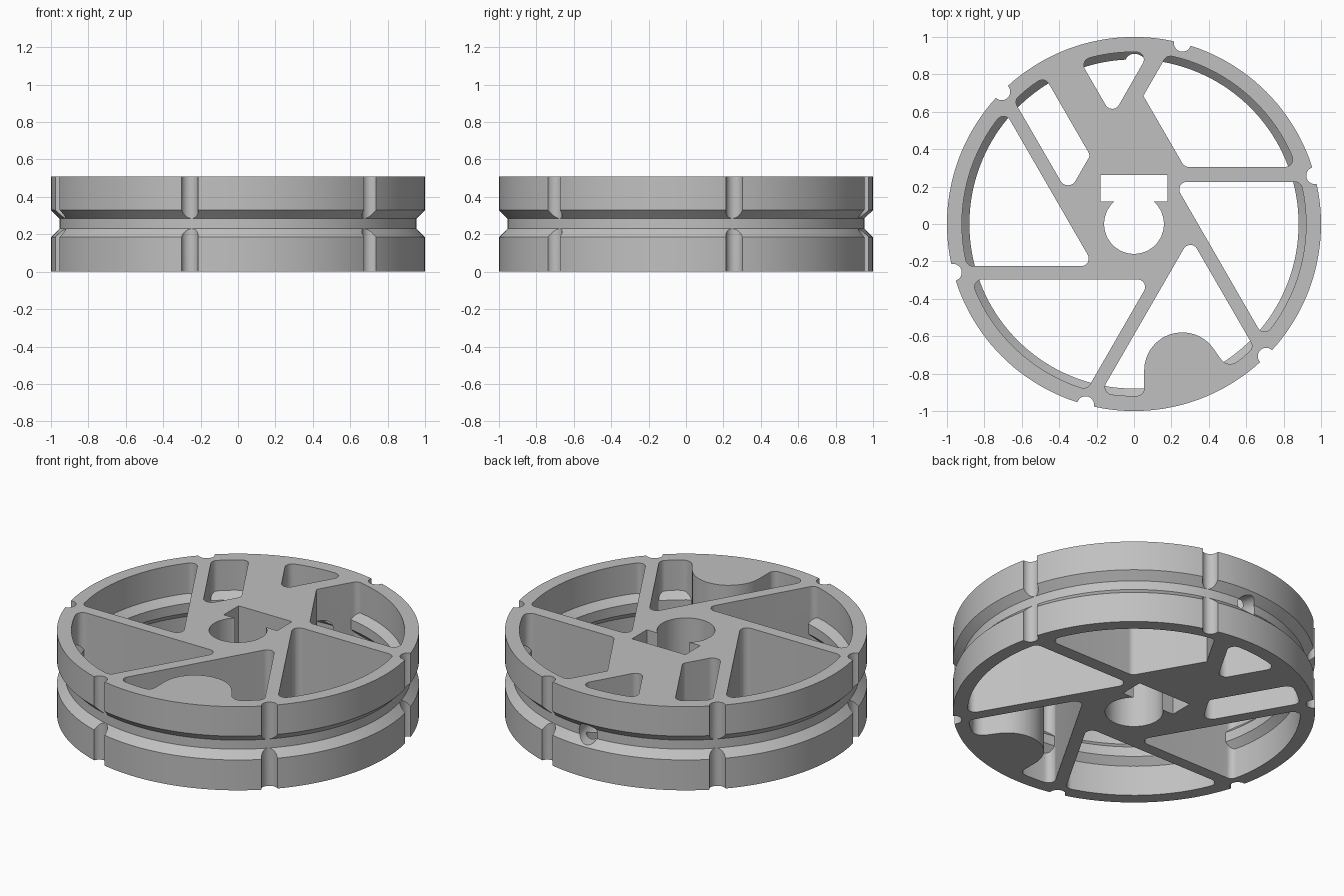
import bpy, bmesh
from math import sin, cos, tan, radians, pi
from mathutils import Vector, Matrix

HEIGHT = 0.51
WINDOW_R = 0.92
SEGMENTS = 144

if "Cube" in bpy.data.objects:
    bpy.data.objects.remove(bpy.data.objects["Cube"], do_unlink=True)

grey = bpy.data.materials.new("plain grey")
grey.use_nodes = True
grey.diffuse_color = (0.53, 0.53, 0.53, 1)
grey.node_tree.nodes["Principled BSDF"].inputs["Base Color"].default_value = (0.53, 0.53, 0.53, 1)


def finish(name, bm):
    bmesh.ops.recalc_face_normals(bm, faces=bm.faces)
    mesh = bpy.data.meshes.new(name)
    bm.to_mesh(mesh)
    bm.free()
    mesh.materials.append(grey)
    obj = bpy.data.objects.new(name, mesh)
    bpy.context.collection.objects.link(obj)
    return obj


def skin(name, rings, closed):
    """Join rings of points with quads; an open stack is capped at both ends."""
    bm = bmesh.new()
    rings = [[bm.verts.new(p) for p in ring] for ring in rings]
    pairs = list(zip(rings, rings[1:]))
    if closed:
        pairs.append((rings[-1], rings[0]))
    else:
        bm.faces.new(rings[0])
        bm.faces.new(rings[-1])
    for a, b in pairs:
        for i in range(len(a)):
            j = (i + 1) % len(a)
            bm.faces.new((a[i], a[j], b[j], b[i]))
    return finish(name, bm)


def lathe(name, profile, closed):
    turns = [2 * pi * i / SEGMENTS for i in range(SEGMENTS)]
    return skin(name, [[(r * cos(t), r * sin(t), z) for t in turns] for r, z in profile], closed)


def prism(name, outline):
    """Upright cutter that passes through the full height of the wheel."""
    return skin(name, [[(x, y, z) for x, y in outline] for z in (-0.1, HEIGHT + 0.1)], False)


def rod(name, start, end, radius):
    bm = bmesh.new()
    start, end = Vector(start), Vector(end)
    axis = end - start
    matrix = Matrix.Translation((start + end) / 2) @ axis.to_track_quat("Z", "Y").to_matrix().to_4x4()
    bmesh.ops.create_cone(bm, cap_ends=True, segments=48, radius1=radius, radius2=radius,
                          depth=axis.length, matrix=matrix)
    return finish(name, bm)


def rounded(corners, steps=8):
    """Round each (x, y, radius) corner of an outline with an arc."""
    points = []
    for i, (x, y, r) in enumerate(corners):
        p = Vector((x, y))
        if r == 0:
            points.append(p)
            continue
        a = (Vector(corners[i - 1][:2]) - p).normalized()
        b = (Vector(corners[(i + 1) % len(corners)][:2]) - p).normalized()
        half = a.angle(b) / 2
        reach = r / tan(half)
        centre = p + (a + b).normalized() * (r / sin(half))
        u, v = p + a * reach - centre, p + b * reach - centre
        for k in range(steps + 1):
            points.append(centre + u.lerp(v, k / steps).normalized() * r)
    return points


def rim(start, end, r_start=0.04, r_end=0.04):
    """Outer window edge along the rim, between two angles in degrees."""
    def at(angle, r):
        return (WINDOW_R * cos(radians(angle)), WINDOW_R * sin(radians(angle)), r)
    first, last = start + 5, end - 5
    n = max(1, int((last - first) / 2.5))
    middle = [at(first + (last - first) * i / n, 0) for i in range(n + 1)]
    return [at(start, r_start)] + middle + [at(end, r_end)]


def turned(x, y, r, degrees):
    c, s = cos(radians(degrees)), sin(radians(degrees))
    return (x * c - y * s, x * s + y * c, r)


def modify(target, tool, operation):
    """Apply a boolean, with the second solver if the first loses the rim."""
    before = target.data.copy()
    bpy.context.view_layer.objects.active = target
    for solver in ("EXACT", "MANIFOLD"):
        mod = target.modifiers.new(operation.lower(), "BOOLEAN")
        mod.operation = operation
        mod.solver = solver
        mod.object = tool
        bpy.ops.object.modifier_apply(modifier=mod.name)
        if max((v.co.x for v in target.data.vertices), default=0) > 0.95:
            break
        target.data = before.copy()
    bpy.data.meshes.remove(before)
    bpy.data.objects.remove(tool, do_unlink=True)


# Solid disc with a grooved tread
wheel = lathe("wheel", [(1, 0), (1, 0.185), (0.955, 0.23), (0.955, 0.285), (1, 0.33), (1, HEIGHT)], False)

# Three equal wedge windows, turned around the hub
windows = [rim(-41.2 + t, 14.2 + t) + [turned(0.2125, 0.225, 0.04, t)] for t in (0, -120, 180)]

# Wedge window with a rounded counterweight lobe
windows.append(rim(-101.2, -86.6)
               + [(0.055, -0.58, 0.2), (0.364, -0.58, 0.2)]
               + rim(-57.1, -45.8, 0.06, 0.04)
               + [turned(0.2125, 0.225, 0.04, -60)])

# Windows beside the widened part of the hub
windows.append(rim(19.4, 79) + [(0.05, 0.685, 0), (0.27, 0.305, 0.04)])
windows.append(rim(121.2, 134.2) + [(-0.353, 0.162, 0.045), (-0.234, 0.367, 0.03)])
windows.append(rim(85, 108.3) + [(-0.116, 0.575, 0.04)])
for outline in windows:
    modify(wheel, prism("window_cutter", rounded(outline)), "DIFFERENCE")

# Raised band inside the rim, behind the groove
band = lathe("inner_band", [(0.94, 0.165), (0.88, 0.225), (0.88, 0.285), (0.94, 0.345)], True)
modify(wheel, band, "UNION")

# Axle bore and rectangular key pocket
modify(wheel, rod("bore_cutter", (0, 0, -0.1), (0, 0, HEIGHT + 0.1), 0.16), "DIFFERENCE")
pocket = [(-0.18, 0.12), (0.18, 0.12), (0.18, 0.263), (-0.18, 0.263)]
modify(wheel, prism("pocket_cutter", pocket), "DIFFERENCE")

# Six notches across the tread
for i in range(6):
    a = radians(15 + 60 * i)
    modify(wheel, rod("notch_cutter", (cos(a), sin(a), -0.1), (cos(a), sin(a), HEIGHT + 0.1), 0.045),
           "DIFFERENCE")

# Slanted hole from the groove through the nearest spoke
modify(wheel, rod("hole_cutter", (-0.035, 1.05, 0.255), (0.06, 0.69, 0.255), 0.06), "DIFFERENCE")

bpy.ops.object.select_all(action="DESELECT")
wheel.select_set(True)
bpy.context.view_layer.objects.active = wheel
bpy.ops.object.shade_smooth_by_angle(angle=radians(30))
